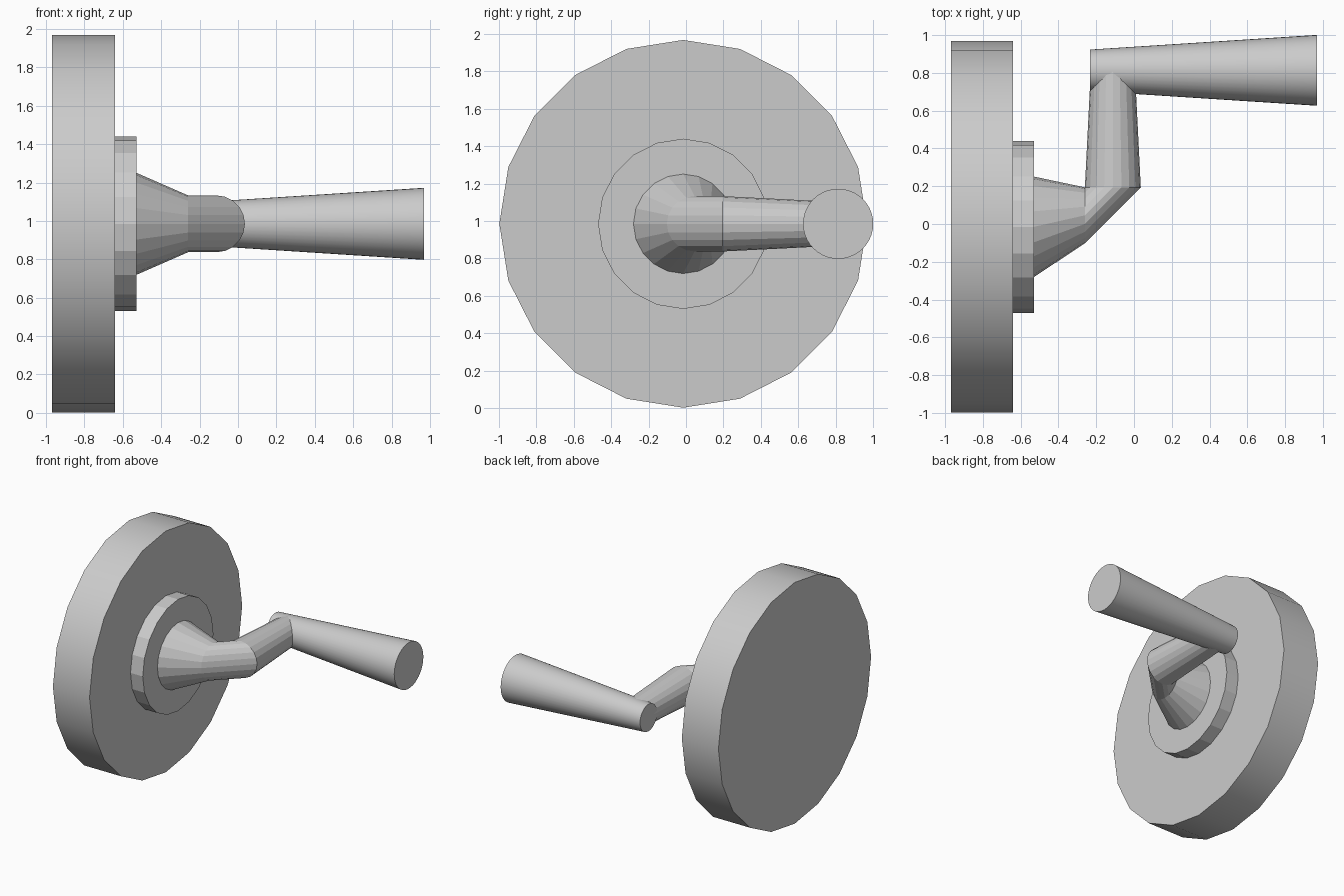
import bpy, bmesh, math
from mathutils import Vector

cube = bpy.data.objects.get("Cube")
if cube:
    bpy.data.objects.remove(cube)

metal = bpy.data.materials.new("plain grey")
metal.use_nodes = True
grey = (0.6, 0.6, 0.6, 1)
metal.diffuse_color = grey
metal.node_tree.nodes["Principled BSDF"].inputs["Base Color"].default_value = grey

AXIS_Y, AXIS_Z = -0.015, 0.985
ACROSS_Y, ACROSS_X = Vector((0, 1, 0)), Vector((-1, 0, 0))
UP = Vector((0, 0, 1))


def loft(name, rings, sides, smooth):
    """Skin circular rings given as (x, y, radius, sideways direction)."""
    bm = bmesh.new()
    loops = []
    for x, y, r, across in rings:
        centre = Vector((x, y, AXIS_Z))
        angles = [math.tau * i / sides for i in range(sides)]
        loops.append([bm.verts.new(centre + r * (across * math.cos(a) + UP * math.sin(a)))
                      for a in angles])
    for a, b in zip(loops, loops[1:]):
        for i in range(sides):
            j = (i + 1) % sides
            bm.faces.new((a[i], a[j], b[j], b[i]))
    bm.faces.new(loops[0][::-1])
    bm.faces.new(loops[-1])
    bmesh.ops.remove_doubles(bm, verts=bm.verts, dist=0.0005)
    bmesh.ops.recalc_face_normals(bm, faces=bm.faces)
    mesh = bpy.data.meshes.new(name)
    bm.to_mesh(mesh)
    bm.free()
    mesh.materials.append(metal)
    obj = bpy.data.objects.new(name, mesh)
    bpy.context.collection.objects.link(obj)
    if smooth:
        bpy.ops.object.select_all(action="DESELECT")
        obj.select_set(True)
        bpy.context.view_layer.objects.active = obj
        bpy.ops.object.shade_smooth_by_angle(angle=math.radians(40))
    return obj


# Large round base and the smaller flange on it
loft("base_disc", [(-0.97, AXIS_Y, 0.983, ACROSS_Y), (-0.64, AXIS_Y, 0.983, ACROSS_Y)], 20, True)
loft("flange", [(-0.66, AXIS_Y, 0.455, ACROSS_Y), (-0.53, AXIS_Y, 0.455, ACROSS_Y)], 20, False)

# Cone neck that hinges into a wedge elbow and a tapering arm
HINGE_X, HINGE_Y, NECK = -0.26, 0.194, 0.148
loft("crank_arm", [
    (-0.55, AXIS_Y, 0.266, ACROSS_Y),
    (-0.53, AXIS_Y, 0.266, ACROSS_Y),
    (HINGE_X, HINGE_Y - NECK, NECK, ACROSS_Y),
    (HINGE_X + NECK, HINGE_Y, NECK, ACROSS_X),
    (HINGE_X + NECK, 0.81, 0.117, ACROSS_X),
], 20, False)

# Flared hand grip
loft("hand_grip", [(-0.232, 0.8135, 0.11, ACROSS_Y), (0.97, 0.8135, 0.1875, ACROSS_Y)], 40, True)
